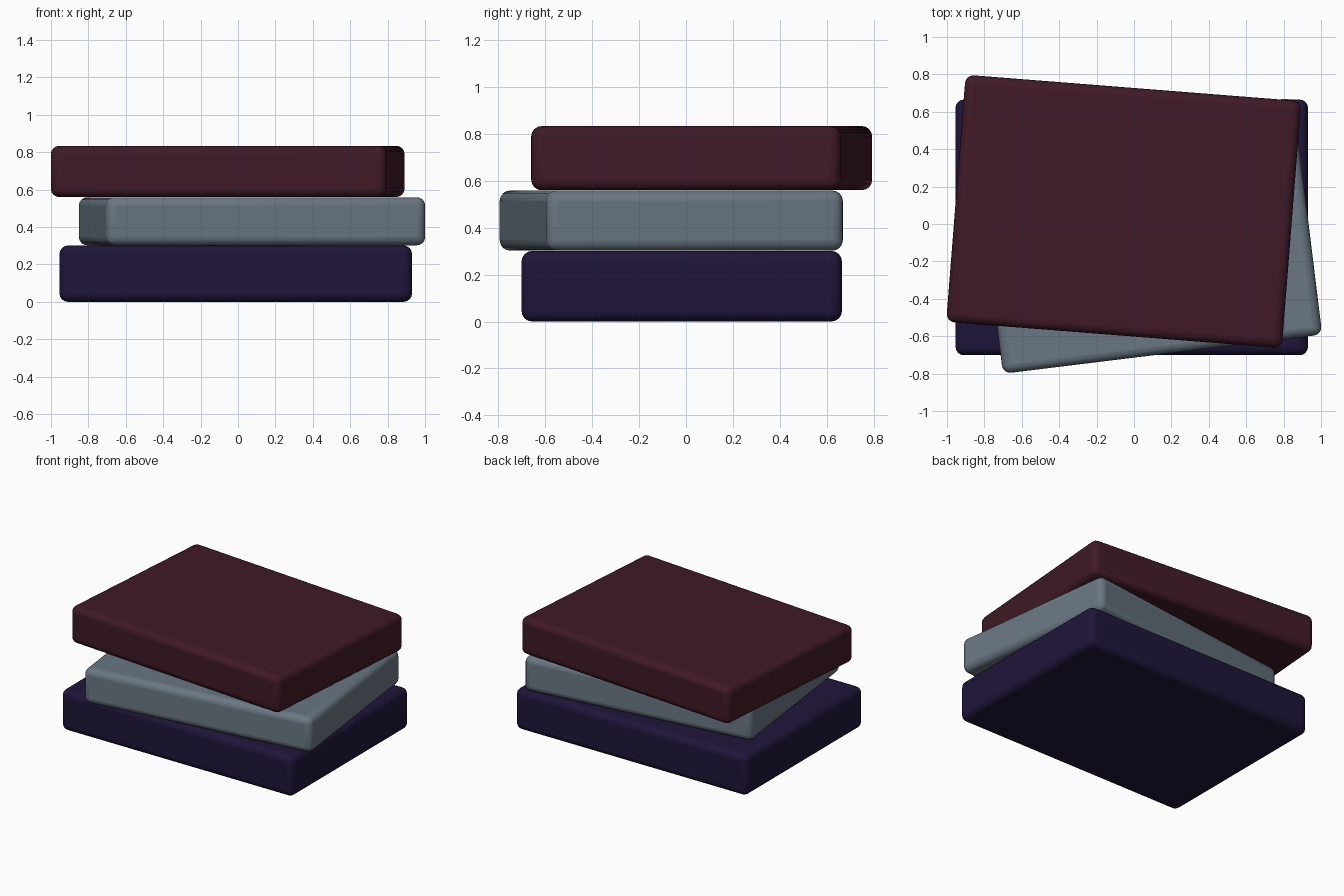
import bpy
from math import radians

if "Cube" in bpy.data.objects:
    bpy.data.objects.remove(bpy.data.objects["Cube"])


def slab(name, size, center, turn, color, radius=0.045):
    """Rounded block, turned about the vertical axis."""
    bpy.ops.mesh.primitive_cube_add(size=1, location=center)
    ob = bpy.context.object
    ob.name = name
    ob.scale = size
    bpy.ops.object.transform_apply(location=False, rotation=False, scale=True)
    ob.rotation_euler.z = radians(turn)
    bevel = ob.modifiers.new("rounded_edges", 'BEVEL')
    bevel.width = radius
    bevel.segments = 4
    bpy.ops.object.shade_smooth_by_angle(angle=radians(40))
    mat = bpy.data.materials.new(name + "_color")
    mat.diffuse_color = (*color, 1)
    mat.use_nodes = True
    mat.node_tree.nodes["Principled BSDF"].inputs["Base Color"].default_value = mat.diffuse_color
    ob.data.materials.append(mat)
    return ob


# Three loosely stacked slabs, bottom to top
slab("bottom_slab", (1.885, 1.367, 0.301), (-0.012, -0.018, 0.1505), 0,
     (0.0137, 0.0075, 0.042))
slab("middle_slab", (1.72, 1.275, 0.257), (0.075, -0.063, 0.4305), 7,
     (0.144, 0.184, 0.227))
slab("top_slab", (1.80, 1.325, 0.274), (-0.055, 0.067, 0.697), -4.5,
     (0.051, 0.010, 0.019))
